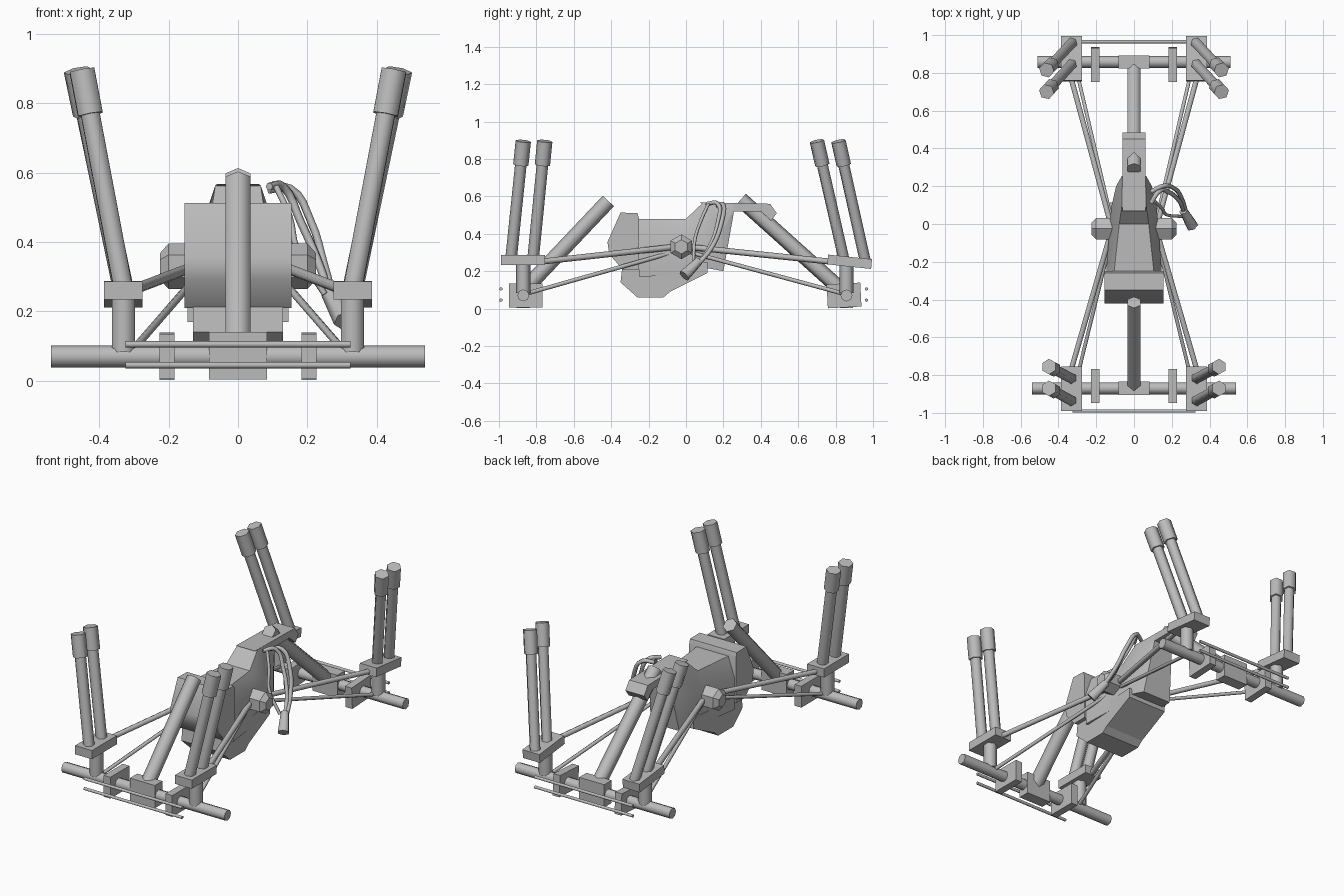
import bpy, bmesh, math
from mathutils import Vector, Matrix

if "Cube" in bpy.data.objects:
    bpy.data.objects.remove(bpy.data.objects["Cube"])

grey = bpy.data.materials.new("plain grey")
grey.diffuse_color = (0.5, 0.5, 0.5, 1)
grey.use_nodes = True
grey.node_tree.nodes["Principled BSDF"].inputs["Base Color"].default_value = grey.diffuse_color


def finish(name, bm, smooth=0):
    """Turn a bmesh into an object; edges sharper than `smooth` degrees stay hard."""
    bmesh.ops.recalc_face_normals(bm, faces=bm.faces[:])
    for f in bm.faces:
        f.smooth = smooth > 0
    for e in bm.edges:
        e.smooth = len(e.link_faces) == 2 and e.calc_face_angle(0) < math.radians(smooth)
    me = bpy.data.meshes.new(name)
    bm.to_mesh(me)
    bm.free()
    me.materials.append(grey)
    ob = bpy.data.objects.new(name, me)
    bpy.context.collection.objects.link(ob)
    return ob


def rod(name, a, b, r, r2=None, sides=6, smooth=65):
    a, b = Vector(a), Vector(b)
    d = b - a
    bm = bmesh.new()
    m = Matrix.Translation((a + b) / 2) @ d.to_track_quat('Z', 'Y').to_matrix().to_4x4()
    bmesh.ops.create_cone(bm, cap_ends=True, segments=sides, radius1=r,
                          radius2=r if r2 is None else r2, depth=d.length, matrix=m)
    return finish(name, bm, smooth)


def box(name, c, size, tilt=0):
    bm = bmesh.new()
    m = Matrix.Translation(c) @ Matrix.Rotation(math.radians(tilt), 4, 'X') @ Matrix.Diagonal((*size, 1))
    bmesh.ops.create_cube(bm, size=1, matrix=m)
    return finish(name, bm)


def prism(name, profile, w, smooth=0):
    """Side profile (y, z) extruded across x from -w to w."""
    bm = bmesh.new()
    f = bm.faces.new([bm.verts.new((-w, y, z)) for y, z in profile])
    new = bmesh.ops.extrude_face_region(bm, geom=[f])["geom"]
    bmesh.ops.translate(bm, vec=(2 * w, 0, 0), verts=[v for v in new if isinstance(v, bmesh.types.BMVert)])
    return finish(name, bm, smooth)


def loft(name, sections, smooth=0):
    """Sections (y, [(half width, z), ...]) mirrored in x and skinned along y."""
    bm = bmesh.new()
    rings = []
    for y, pts in sections:
        loop = [(w, z) for w, z in pts] + [(-w, z) for w, z in reversed(pts)]
        rings.append([bm.verts.new((x, y, z)) for x, z in loop])
    n = len(rings[0])
    for p, q in zip(rings, rings[1:]):
        for i in range(n):
            bm.faces.new((p[i], p[(i + 1) % n], q[(i + 1) % n], q[i]))
    bm.faces.new(rings[0])
    bm.faces.new(rings[-1])
    return finish(name, bm, smooth)


def cable(name, pts, r):
    cu = bpy.data.curves.new(name, 'CURVE')
    cu.dimensions = '3D'
    cu.bevel_depth, cu.bevel_resolution, cu.resolution_u = r, 1, 4
    cu.use_fill_caps = True
    sp = cu.splines.new('BEZIER')
    sp.bezier_points.add(len(pts) - 1)
    for p, co in zip(sp.bezier_points, pts):
        p.co = co
        p.handle_left_type = p.handle_right_type = 'AUTO'
    cu.materials.append(grey)
    bpy.context.collection.objects.link(bpy.data.objects.new(name, cu))


# central body: front block, main shell, tail and sump
prism("front_block", [(-.35, .513), (-.26, .51), (-.25, .48), (-.25, .21),
                      (-.34, .21), (-.41, .29), (-.42, .355)], .155, 40)
loft("main_shell", [
    (-.25, [(.105, .48), (.147, .36), (.145, .17)]),
    (.0, [(.078, .48), (.128, .36), (.125, .18)]),
    (.09, [(.065, .565), (.12, .40), (.118, .22)]),
    (.20, [(.062, .565), (.095, .42), (.095, .20)]),
    (.255, [(.062, .562), (.064, .54), (.064, .51)])], 30)
prism("tail", [(.07, .567), (.45, .56), (.485, .51), (.455, .47), (.40, .52), (.2, .52)], .062)
prism("sump", [(-.34, .23), (-.35, .14), (-.26, .06), (-.12, .06), (-.085, .09),
               (.115, .19), (.115, .25)], .13)

# sloping torque tubes
rod("front_tube", (0, -.865, .10), (0, -.415, .575), .041)
rod("rear_tube", (0, .83, .10), (0, .293, .583), .041)

# side hubs on the body
for s in (-1, 1):
    rod("hub", (s * .1, -.025, .33), (s * .2, -.025, .33), .066, smooth=0)
    rod("hub_tip", (s * .2, -.025, .33), (s * .225, -.025, .33), .066, .038, smooth=0)

# per end: sign, axle y, axle half length, box centre (y, z), box tilt,
# shock base y pair, shock top y pair, shock top x, tie rod y
ends = [
    ("front", -.87, .54, (-.872, .26), 0, (-.936, -.818), (-.87, -.755), .45, -.99),
    ("rear", .858, .512, (.875, .25), -6, (.845, .957), (.70, .815), .463, .965),
]
for end, ay, half, (by, bz), tilt, bases, tops, topx, ty in ends:
    sy = math.copysign(1, ay)
    # axle with centre block and tie rods
    rod(end + "_axle", (-half, ay, .07), (half, ay, .07), .032, sides=8)
    box(end + "_axle_block", (0, ay, .072), (.166, .07, .136))
    for z in (.045, .105):
        rod(end + "_tie_rod", (-.325, ty, z), (.325, ty, z), .0095)
    for s in (-1, 1):
        # plates, uprights and shock boxes
        box(end + "_plate", (s * .205, ay - .013 * sy, .07), (.044, .18, .128), 3 if sy > 0 else 0)
        rod(end + "_upright", (s * .33, ay, .083), (s * .33, ay, .25), .038)
        box(end + "_shock_box", (s * .331, by, bz), (.112, .236, .052), tilt)
        # paired shock absorbers with thicker caps
        for y0, y1 in zip(bases, tops):
            a, b = Vector((s * .33, y0, .26)), Vector((s * topx, y1, .895))
            rod(end + "_shock", a, b, .031)
            rod(end + "_shock_cap", a.lerp(b, .8), b, .041)
        # links from the hubs out to the axle
        hub_y = -.025 + .03 * sy
        rod(end + "_upper_link", (s * .125, hub_y, .33), (s * .335, .78 * sy, .25), .016)
        rod(end + "_lower_link", (s * .115, hub_y, .305), (s * .315, ay, .075), .011)

# loose cables ending in a plug on the right side
cable("cable_outer", [(.09, .17, .55), (.15, .20, .555), (.21, .19, .46), (.25, .14, .33), (.28, .05, .22)], .012)
cable("cable_middle", [(.09, .11, .56), (.13, .17, .56), (.18, .17, .46), (.24, .12, .32), (.27, .05, .22)], .012)
cable("cable_inner", [(.11, .12, .56), (.15, .08, .47), (.17, .05, .38), (.25, .04, .25)], .009)
rod("cable_plug", (.262, .07, .255), (.308, -.01, .175), .024, .034)
